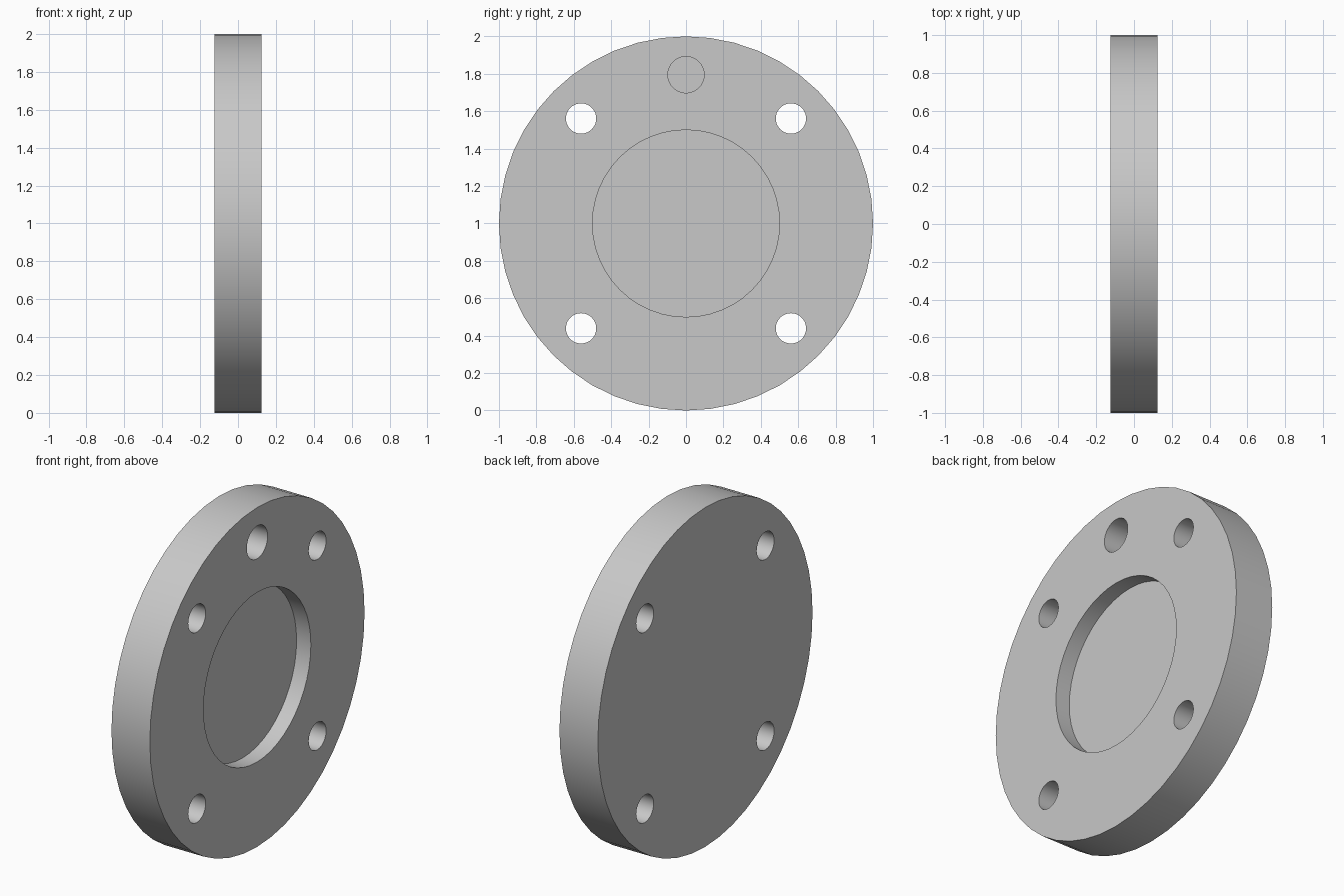
import bpy
from math import pi

cube = bpy.data.objects.get("Cube")
if cube:
    bpy.data.objects.remove(cube, do_unlink=True)

# Material
grey = bpy.data.materials.new("plain_grey")
grey.use_nodes = True
colour = (0.58, 0.58, 0.58, 1)
grey.diffuse_color = colour
grey.node_tree.nodes["Principled BSDF"].inputs["Base Color"].default_value = colour

THICK = 0.25
FACE = THICK / 2
SIDES = 48


def cylinder(name, radius, x0, x1, y, z):
    """Cylinder lying along x from x0 to x1."""
    bpy.ops.mesh.primitive_cylinder_add(
        vertices=SIDES, radius=radius, depth=x1 - x0,
        location=((x0 + x1) / 2, y, z), rotation=(0, pi / 2, 0))
    obj = bpy.context.object
    obj.name = name
    bpy.ops.object.transform_apply(location=True, rotation=True, scale=True)
    obj.data.materials.append(grey)
    return obj


# Main disc
flange = cylinder("flange_disc", 1.0, -FACE, FACE, 0, 1)

# Shallow centre recess and blind hole, both open on the +x face
cutters = [
    cylinder("recess_cutter", 0.5, FACE - 0.093, FACE + 0.1, 0, 1),
    cylinder("blind_hole_cutter", 0.097, FACE - 0.19, FACE + 0.1, 0, 1.795),
]

# Four through bolt holes
for sy in (-1, 1):
    for sz in (-1, 1):
        cutters.append(cylinder("bolt_hole_cutter", 0.081, -0.3, 0.3,
                                sy * 0.561, 1 + sz * 0.561))

# Cut and remove the cutters
bpy.ops.object.select_all(action="DESELECT")
flange.select_set(True)
bpy.context.view_layer.objects.active = flange
for cutter in cutters:
    cutter.hide_render = True
    mod = flange.modifiers.new("cut", "BOOLEAN")
    mod.operation = "DIFFERENCE"
    mod.solver = "EXACT"
    mod.object = cutter
    bpy.ops.object.modifier_apply(modifier=mod.name)
    bpy.data.objects.remove(cutter, do_unlink=True)

bpy.ops.object.shade_smooth_by_angle(angle=pi / 6)
